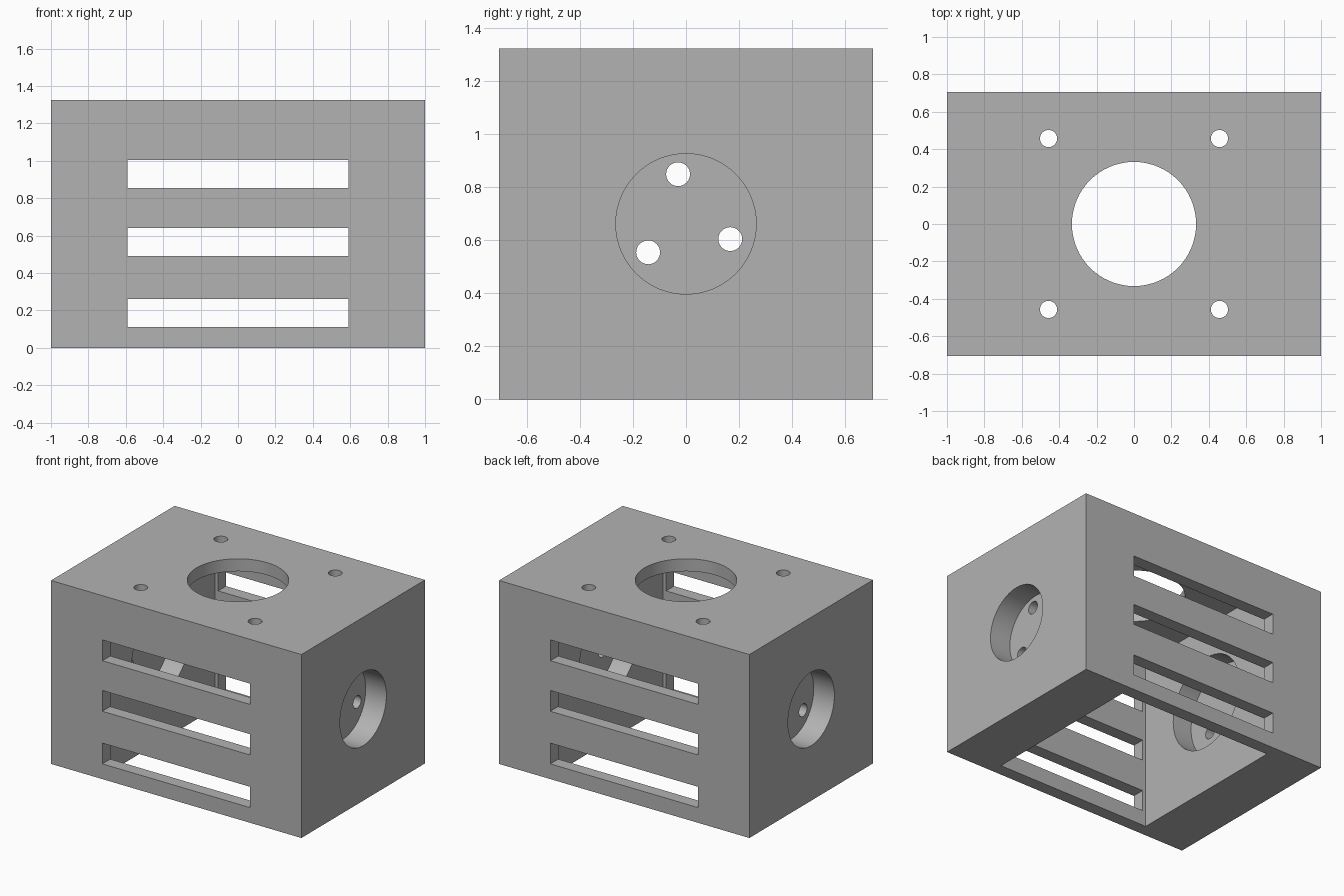
import bpy
import math

L, W, H = 2.0, 1.41, 1.325      # outer size
WALL = 0.09                     # front, back and top wall
INNER = 0.615                   # half width of the square cavity
MID = H / 2

default = bpy.data.objects.get("Cube")
if default:
    bpy.data.objects.remove(default, do_unlink=True)

grey = bpy.data.materials.new("plain_grey")
grey.use_nodes = True
colour = (0.45, 0.45, 0.45, 1)
grey.diffuse_color = colour
grey.node_tree.nodes["Principled BSDF"].inputs["Base Color"].default_value = colour


def box(name, centre, size):
    bpy.ops.mesh.primitive_cube_add(size=1, location=centre)
    ob = bpy.context.object
    ob.name = name
    ob.scale = size
    bpy.ops.object.transform_apply(location=False, rotation=False, scale=True)
    return ob


def cylinder(name, centre, radius, depth, along_x=False, sides=64):
    turn = (0, math.pi / 2, 0) if along_x else (0, 0, 0)
    bpy.ops.mesh.primitive_cylinder_add(vertices=sides, radius=radius, depth=depth,
                                        location=centre, rotation=turn)
    ob = bpy.context.object
    ob.name = name
    return ob


# Solid block with thick ends
housing = box("housing", (0, 0, MID), (L, W, H))
housing.data.materials.append(grey)

# Cavity, open at the bottom
top = H - WALL
cutters = [box("cavity_cutter", (0, 0, top / 2 - 0.1), (2 * INNER, 2 * INNER, top + 0.2))]

# Three vent slots through front and back
for z in (0.185, 0.565, 0.93):
    cutters.append(box("slot_cutter", (0, 0, z), (1.18, 2, 0.15)))

# Round opening and four screw holes in the top
cutters.append(cylinder("top_opening_cutter", (0, 0, H), 0.332, 0.4))
for x in (-0.457, 0.457):
    for y in (-0.457, 0.457):
        cutters.append(cylinder("top_screw_cutter", (x, y, H), 0.046, 0.4, sides=32))

# Outer and inner round pockets in both ends, leaving a thin web
for side in (-1, 1):
    cutters.append(cylinder("outer_pocket_cutter", (side * 0.985, 0, MID), 0.265, 0.3, True))
    cutters.append(cylinder("inner_pocket_cutter", (side * 0.617, 0, MID), 0.335, 0.3, True))

# Three screw holes through the web of both ends
for y, z in ((-0.03, 0.85), (0.167, 0.605), (-0.143, 0.555)):
    cutters.append(cylinder("end_screw_cutter", (0, y, z), 0.045, 2.4, True, 32))

# Cut everything out of the block
for cutter in cutters:
    cutter.hide_render = True
    bpy.context.view_layer.objects.active = housing
    cut = housing.modifiers.new("cut", "BOOLEAN")
    cut.operation = "DIFFERENCE"
    cut.solver = "EXACT"
    cut.object = cutter
    bpy.ops.object.modifier_apply(modifier=cut.name)
    bpy.data.objects.remove(cutter, do_unlink=True)

# Smooth round walls, sharp edges
bpy.ops.object.select_all(action="DESELECT")
housing.select_set(True)
bpy.context.view_layer.objects.active = housing
bpy.ops.object.shade_smooth_by_angle(angle=math.radians(30))
